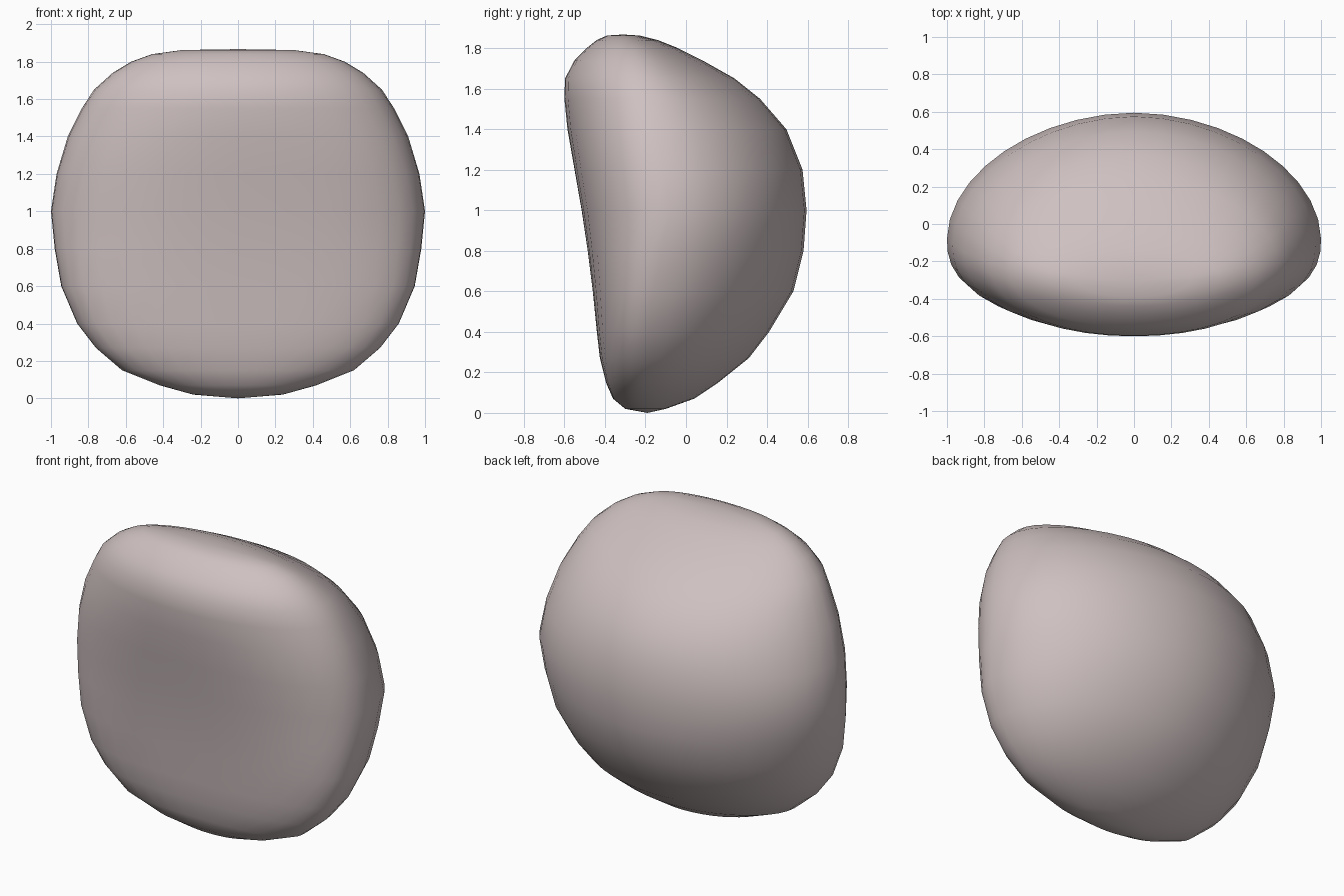
import bpy, bmesh, math

if "Cube" in bpy.data.objects:
    bpy.data.objects.remove(bpy.data.objects["Cube"])

# horizontal sections: z, half width, front y, widest y, back y, squareness of the front
SECTIONS = [
    (0.02, 0.24, -0.30, -0.20, -0.10, 2.2),
    (0.07, 0.42, -0.36, -0.21, 0.04, 2.4),
    (0.15, 0.62, -0.395, -0.21, 0.16, 2.7),
    (0.27, 0.76, -0.425, -0.20, 0.31, 2.8),
    (0.40, 0.86, -0.44, -0.19, 0.41, 2.8),
    (0.60, 0.945, -0.46, -0.16, 0.53, 2.7),
    (0.80, 0.98, -0.485, -0.12, 0.58, 2.6),
    (1.00, 1.00, -0.515, -0.08, 0.595, 2.5),
    (1.20, 0.97, -0.55, -0.11, 0.575, 2.4),
    (1.40, 0.91, -0.585, -0.15, 0.495, 2.2),
    (1.55, 0.835, -0.60, -0.18, 0.365, 2.1),
    (1.65, 0.77, -0.597, -0.21, 0.24, 2.1),
    (1.74, 0.67, -0.55, -0.24, 0.08, 2.1),
    (1.80, 0.57, -0.49, -0.26, -0.04, 2.1),
    (1.84, 0.46, -0.44, -0.28, -0.14, 2.1),
    (1.862, 0.30, -0.39, -0.30, -0.23, 2.0),
]
SIDES = 40


def section_point(t, w, front, mid, back, n):
    """Point on a lopsided superellipse: flatter front, rounder back."""
    c, s = math.cos(t), math.sin(t)
    depth, e = (back - mid, 1.9) if s > 0 else (mid - front, n)
    r = (abs(c) ** e + abs(s) ** e) ** (-1 / e)
    return w * r * c, mid + depth * r * s


bm = bmesh.new()

# stacked rings
rings = []
for z, *shape in SECTIONS:
    ring = []
    for i in range(SIDES):
        x, y = section_point(2 * math.pi * i / SIDES, *shape)
        ring.append(bm.verts.new((x, y, z)))
    rings.append(ring)

# skin between the rings
for low, high in zip(rings, rings[1:]):
    for i in range(SIDES):
        j = (i + 1) % SIDES
        bm.faces.new((low[i], low[j], high[j], high[i]))

# closing fans at the foot and the crown
for ring, tip in ((rings[0], (0, -0.19, 0)), (rings[-1], (0, -0.31, 1.867))):
    v = bm.verts.new(tip)
    for i in range(SIDES):
        bm.faces.new((ring[i], ring[(i + 1) % SIDES], v))

bmesh.ops.recalc_face_normals(bm, faces=bm.faces)
for f in bm.faces:
    f.smooth = True

# stone
mesh = bpy.data.meshes.new("stone")
bm.to_mesh(mesh)
bm.free()
stone = bpy.data.objects.new("stone", mesh)
bpy.context.collection.objects.link(stone)

mat = bpy.data.materials.new("pinkish_stone")
mat.diffuse_color = (0.62, 0.53, 0.53, 1)
mat.use_nodes = True
mat.node_tree.nodes["Principled BSDF"].inputs["Base Color"].default_value = mat.diffuse_color
mesh.materials.append(mat)
